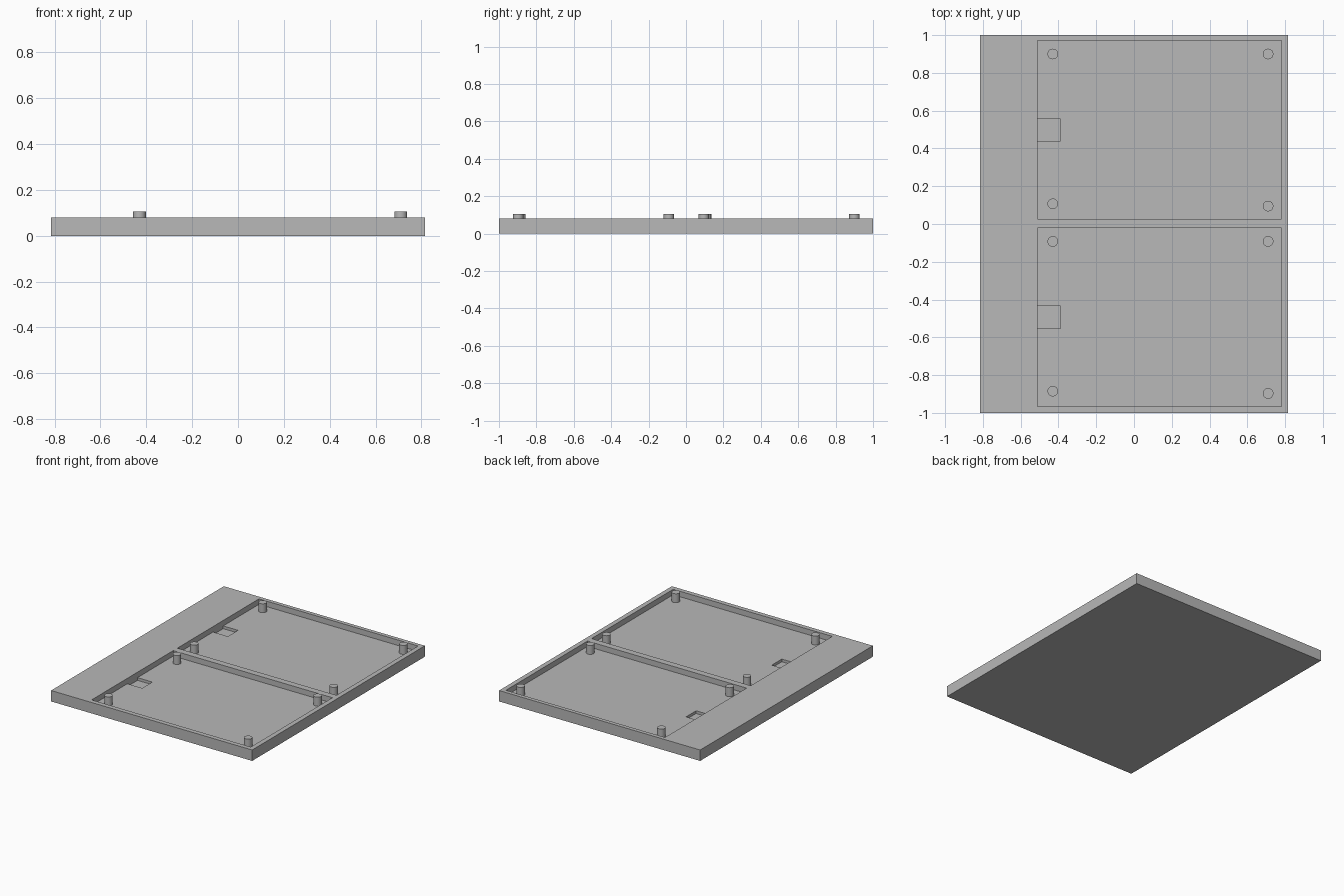
import bpy
import bmesh
from mathutils import Matrix, Vector

cube = bpy.data.objects.get("Cube")
if cube:
    bpy.data.objects.remove(cube, do_unlink=True)

TOP = 0.08       # upper face of the tray
FLOOR = 0.04     # pocket floor
NOTCH = 0.02     # notch floor
PEG_TOP = 0.105
SHIFT = -0.992   # offset from the rear bay to the front bay

grey = bpy.data.materials.new("plain grey")
grey.use_nodes = True
color = (0.48, 0.48, 0.48, 1)
grey.diffuse_color = color
grey.node_tree.nodes["Principled BSDF"].inputs["Base Color"].default_value = color


def add_object(name, bm):
    mesh = bpy.data.meshes.new(name)
    bm.to_mesh(mesh)
    bm.free()
    mesh.materials.append(grey)
    obj = bpy.data.objects.new(name, mesh)
    bpy.context.collection.objects.link(obj)
    return obj


def box(name, low, high):
    low, high = Vector(low), Vector(high)
    bm = bmesh.new()
    size = Matrix.Diagonal((*(high - low), 1))
    bmesh.ops.create_cube(bm, size=1, matrix=Matrix.Translation((low + high) / 2) @ size)
    return add_object(name, bm)


def peg(name, x, y):
    radius, base = 0.028, FLOOR - 0.005
    bm = bmesh.new()
    bmesh.ops.create_cone(bm, cap_ends=True, segments=32, radius1=radius, radius2=radius,
                          depth=PEG_TOP - base,
                          matrix=Matrix.Translation((x, y, (PEG_TOP + base) / 2)))
    for face in bm.faces:
        face.smooth = len(face.verts) == 4
    for edge in bm.edges:
        edge.smooth = all(f.smooth for f in edge.link_faces)
    return add_object(name, bm)


# Solid slab
tray = box("tray", (-0.815, -1, 0), (0.815, 1, TOP))

# Two bays, each a pocket with a small deeper notch and four pegs
for side, dy in (("rear", 0), ("front", SHIFT)):
    cutters = [
        box(side + "_pocket_cutter", (-0.51, 0.026 + dy, FLOOR), (0.78, 0.971 + dy, 0.2)),
        box(side + "_notch_cutter", (-0.51, 0.44 + dy, NOTCH), (-0.39, 0.557 + dy, 0.2)),
    ]
    for cutter in cutters:
        cutter.hide_render = True
        cut = tray.modifiers.new(cutter.name, "BOOLEAN")
        cut.operation = "DIFFERENCE"
        cut.solver = "EXACT"
        cut.object = cutter
        bpy.context.view_layer.update()
        result = bpy.data.meshes.new_from_object(
            tray.evaluated_get(bpy.context.evaluated_depsgraph_get()))
        tray.modifiers.clear()
        tray.data = result
        bpy.data.objects.remove(cutter, do_unlink=True)

    for label, x, y in (("back_right", -0.43, 0.9), ("back_left", 0.71, 0.9),
                        ("front_right", -0.43, 0.107), ("front_left", 0.71, 0.095)):
        peg(f"{side}_bay_{label}_peg", x, y + dy)
